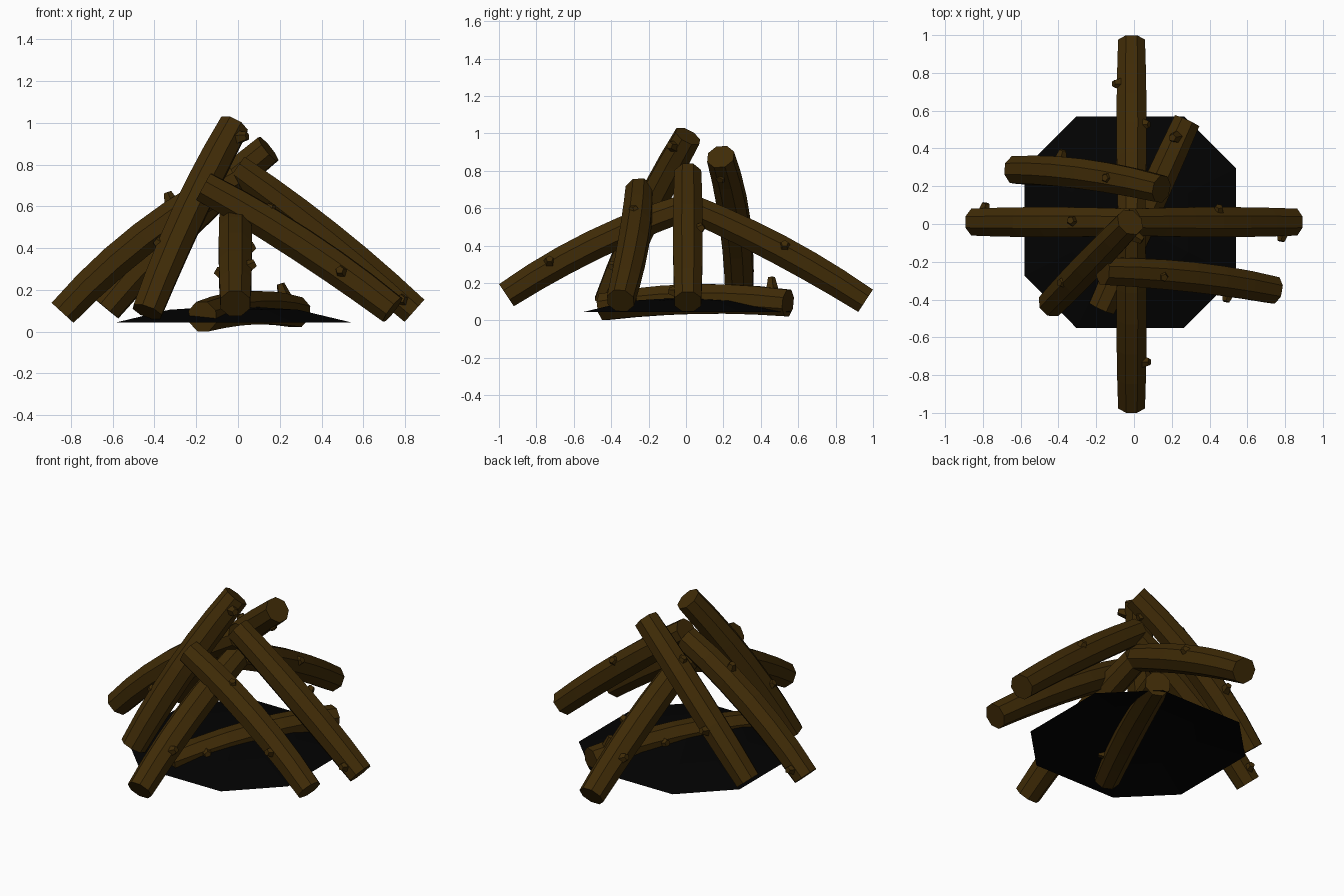
import bpy, bmesh, math
from mathutils import Vector, Matrix

cube = bpy.data.objects.get("Cube")
if cube:
    bpy.data.objects.remove(cube, do_unlink=True)


def material(name, colour):
    m = bpy.data.materials.new(name)
    m.use_nodes = True
    m.diffuse_color = colour
    bsdf = next(n for n in m.node_tree.nodes if n.type == 'BSDF_PRINCIPLED')
    bsdf.inputs["Base Color"].default_value = colour
    bsdf.inputs["Roughness"].default_value = 0.9
    return m


wood = material("bark_brown", (0.050, 0.024, 0.002, 1))
ash = material("charcoal_black", (0.0006, 0.0006, 0.0006, 1))

SIDES, STEPS = 8, 7


def finish(bm, name, mat):
    mesh = bpy.data.meshes.new(name)
    bm.to_mesh(mesh)
    bm.free()
    mesh.materials.append(mat)
    obj = bpy.data.objects.new(name, mesh)
    bpy.context.collection.objects.link(obj)
    return obj


def make_log(name, foot, tip, knots, sag, roll=90):
    """Eight-sided log bent by sag toward roll (90 is up), with branch knots."""
    foot, tip = Vector(foot), Vector(tip)
    axis = tip - foot
    side = axis.cross(Vector((0, 0, 1))).normalized()
    up = side.cross(axis).normalized()
    roll = math.radians(roll)
    bend = (side * math.cos(roll) + up * math.sin(roll)) * sag

    def frame(t):
        bulge = 4 * t * (1 - t)
        centre = foot.lerp(tip, t) + bend * bulge
        tangent = (axis + bend * 4 * (1 - 2 * t)).normalized()
        normal = side.cross(tangent).normalized()
        return centre, normal, tangent, 0.077 + 0.009 * bulge

    bm = bmesh.new()
    rings = []
    for i in range(STEPS):
        centre, normal, tangent, radius = frame(i / (STEPS - 1))
        across = tangent.cross(normal)
        ring = []
        for k in range(SIDES):
            a = math.tau * (k + 0.5) / SIDES
            ring.append(bm.verts.new(
                centre + (across * math.cos(a) + normal * math.sin(a)) * radius))
        rings.append(ring)
    for r0, r1 in zip(rings, rings[1:]):
        for k in range(SIDES):
            j = (k + 1) % SIDES
            bm.faces.new((r0[k], r0[j], r1[j], r1[k]))
    bm.faces.new(rings[0])
    bm.faces.new(rings[-1])

    # branch stubs leaning slightly toward the tip
    for t, degrees, length in knots:
        centre, normal, tangent, radius = frame(t)
        a = math.radians(degrees)
        out = side * math.cos(a) + normal * math.sin(a)
        lean = (out + tangent * 0.25).normalized()
        depth = length + 0.04
        place = centre + out * (radius * 0.92 - 0.04) + lean * depth / 2
        turn = lean.to_track_quat('Z', 'Y').to_matrix().to_4x4()
        bmesh.ops.create_cone(bm, cap_ends=True, segments=5, radius1=0.042,
                              radius2=0.02, depth=depth,
                              matrix=Matrix.Translation(place) @ turn)
    bmesh.ops.recalc_face_normals(bm, faces=bm.faces)
    return finish(bm, name, wood)


# leaning logs: foot, tip, knots as (position, angle, length), bend
make_log("log_back", (-0.013, 0.96, 0.105), (-0.013, 0.02, 0.605),
         [(0.25, 25, 0.03), (0.48, 155, 0.025)], 0.025)
make_log("log_front", (-0.013, -0.96, 0.135), (-0.013, 0.0, 0.605),
         [(0.26, 25, 0.03)], 0.036)
make_log("log_left", (0.845, 0.01, 0.10), (-0.01, 0.01, 0.78),
         [(0.065, 180, 0.03), (0.50, 35, 0.025)], 0.015)
make_log("log_right", (-0.84, 0.01, 0.09), (-0.01, 0.01, 0.735),
         [(0.06, 180, 0.03), (0.69, 95, 0.035)], 0.045)
make_log("log_tallest", (-0.435, -0.42, 0.095), (-0.02, 0.01, 0.985),
         [(0.93, -5, 0.045), (0.31, 120, 0.02)], 0.024)
make_log("log_back_right", (-0.63, 0.285, 0.11), (0.145, 0.185, 0.875),
         [(0.32, 175, 0.04), (0.70, 90, 0.02), (0.9, 280, 0.015)], 0.04, 130)
make_log("log_front_left", (0.74, -0.35, 0.105), (-0.165, -0.25, 0.695),
         [(0.27, 175, 0.03), (0.69, 100, 0.015)], 0.03, 45)

# log lying in the ashes
make_log("log_ground", (0.28, 0.545, 0.093), (-0.17, -0.445, 0.072),
         [(0.09, 75, 0.06), (0.4, 10, 0.02), (0.8, 170, 0.03)], 0.032)

# open shallow mound of ash with uneven eight-sided outline
bm = bmesh.new()
rings = []
for scale, height in ((1.0, 0.045), (0.55, 0.105)):
    ring = []
    for k in range(SIDES):
        a = math.tau * (k // 2) / 4
        side = 0.285 if k % 2 else -0.285
        x, y = 0.56 * scale, side * scale
        ring.append(bm.verts.new((-0.02 + x * math.cos(a) - y * math.sin(a),
                                  0.01 + x * math.sin(a) + y * math.cos(a),
                                  height)))
    rings.append(ring)
peak = bm.verts.new((-0.02, 0.01, 0.125))
for k in range(SIDES):
    j = (k + 1) % SIDES
    bm.faces.new((rings[0][k], rings[0][j], rings[1][j], rings[1][k]))
    bm.faces.new((rings[1][k], rings[1][j], peak))
finish(bm, "ash_bed", ash)
